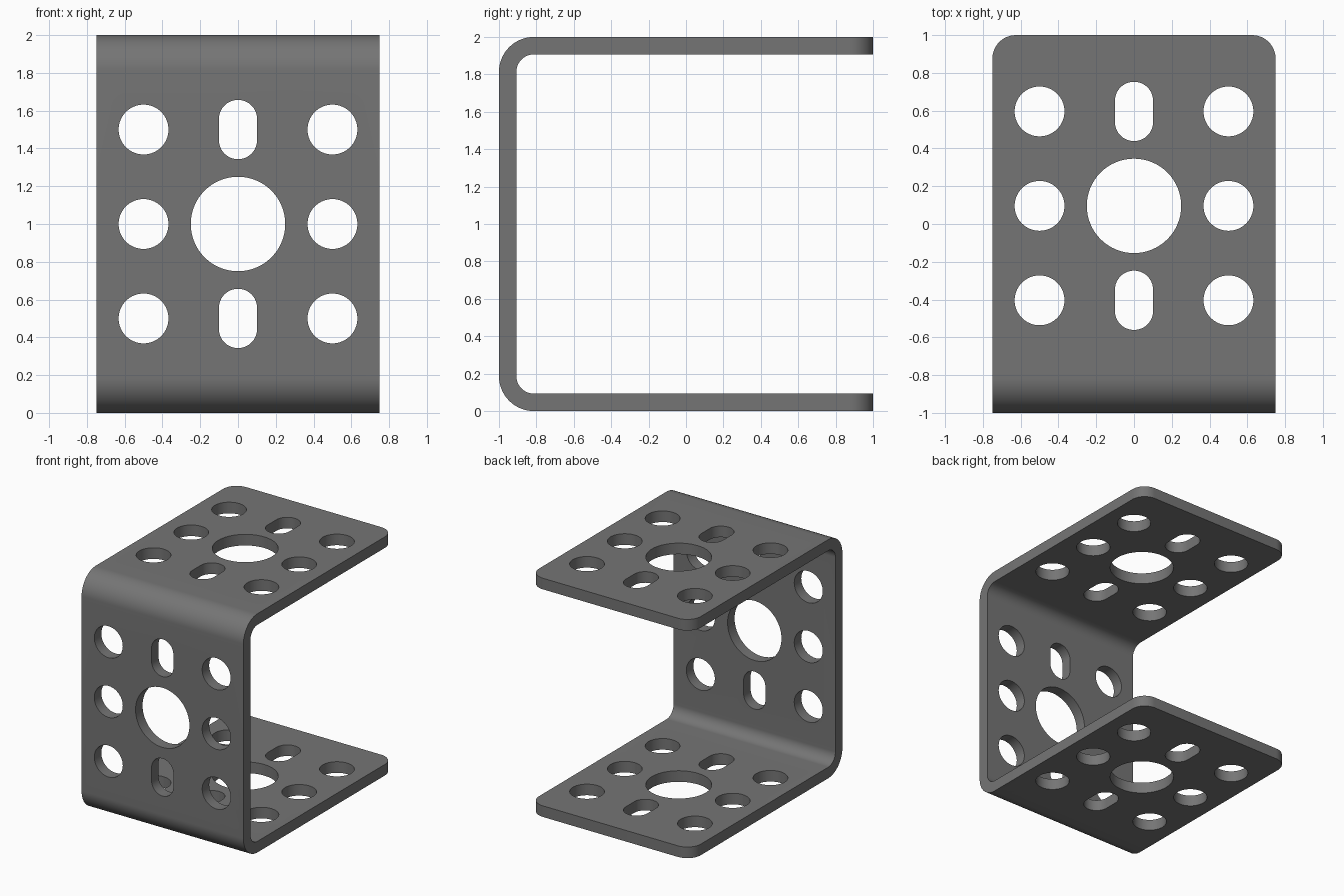
import bpy, bmesh
from math import sin, cos, pi, radians
from mathutils import Vector

if "Cube" in bpy.data.objects:
    bpy.data.objects.remove(bpy.data.objects["Cube"])

T = 0.093            # sheet thickness
R = 0.187            # outer bend radius
W = 0.75             # half width


def arc(cy, cz, r, a0, a1, n=20):
    return [(cy + r * cos(radians(a0 + (a1 - a0) * i / n)),
             cz + r * sin(radians(a0 + (a1 - a0) * i / n))) for i in range(n + 1)]


def make_object(name, bm):
    bmesh.ops.recalc_face_normals(bm, faces=bm.faces[:])
    me = bpy.data.meshes.new(name)
    bm.to_mesh(me)
    bm.free()
    ob = bpy.data.objects.new(name, me)
    bpy.context.collection.objects.link(ob)
    return ob


def prism(bm, pts, offset):
    face = bm.faces.new([bm.verts.new(p) for p in pts])
    ext = bmesh.ops.extrude_face_region(bm, geom=[face], use_keep_orig=True)
    verts = [g for g in ext["geom"] if isinstance(g, bmesh.types.BMVert)]
    bmesh.ops.translate(bm, verts=verts, vec=offset)


# Dark grey metal
dark = bpy.data.materials.new("dark_grey")
dark.diffuse_color = (0.178, 0.178, 0.178, 1)
dark.use_nodes = True
dark.node_tree.nodes["Principled BSDF"].inputs["Base Color"].default_value = dark.diffuse_color

# Bent sheet: U-shaped section swept across the width
lo, hi, cy = R, 2 - R, -1 + R
section = [(1, 2)] + arc(cy, hi, R, 90, 180) + arc(cy, lo, R, 180, 270) + [(1, 0), (1, T)]
section += arc(cy, lo, R - T, 270, 180) + arc(cy, hi, R - T, 180, 90) + [(1, 2 - T)]
bm = bmesh.new()
prism(bm, [(-W, y, z) for y, z in section], Vector((2 * W, 0, 0)))

# Rounded free corners of both flanges
corners = [e for e in bm.edges
           if all(v.co.y > 0.999 for v in e.verts)
           and abs(e.verts[0].co.x - e.verts[1].co.x) < 1e-4
           and abs(e.verts[0].co.z - e.verts[1].co.z) < 0.2]
bmesh.ops.bevel(bm, geom=corners, offset=0.125, segments=12, profile=0.5, affect='EDGES')
bracket = make_object("u_bracket", bm)
bracket.data.materials.append(dark)


# Hole pattern: six round holes, two slots and a large centre hole
def outline(u, v, r, straight=0.0, n=32):
    pts = []
    for s, a0 in ((1, 0), (-1, pi)):
        last = n if straight else n - 1
        for i in range(last + 1):
            a = a0 + pi * i / n
            pts.append((u + r * cos(a), v + s * straight + r * sin(a)))
    return pts


holes = [outline(0, 0, 0.25)]
for v in (-0.5, 0, 0.5):
    holes += [outline(x, v, 0.132) for x in (-0.5, 0.5)]
    if v:
        holes.append(outline(0, v, 0.101, 0.056))

bm = bmesh.new()
for h in holes:
    prism(bm, [(u, v + 0.096, -0.2) for u, v in h], Vector((0, 0, 2.4)))   # both flanges
    prism(bm, [(u, -1.2, v + 1) for u, v in h], Vector((0, 0.4, 0)))       # front web
cutter = make_object("hole_cutter", bm)
cutter.data.materials.append(dark)
cutter.hide_render = True

mod = bracket.modifiers.new("holes", 'BOOLEAN')
mod.operation = 'DIFFERENCE'
mod.solver = 'EXACT'
mod.object = cutter
bpy.context.view_layer.objects.active = bracket
bracket.select_set(True)
bpy.ops.object.modifier_apply(modifier=mod.name)
bpy.data.objects.remove(cutter)

# Smooth bends and hole walls, crisp edges
bpy.ops.object.shade_smooth_by_angle(angle=radians(30))
